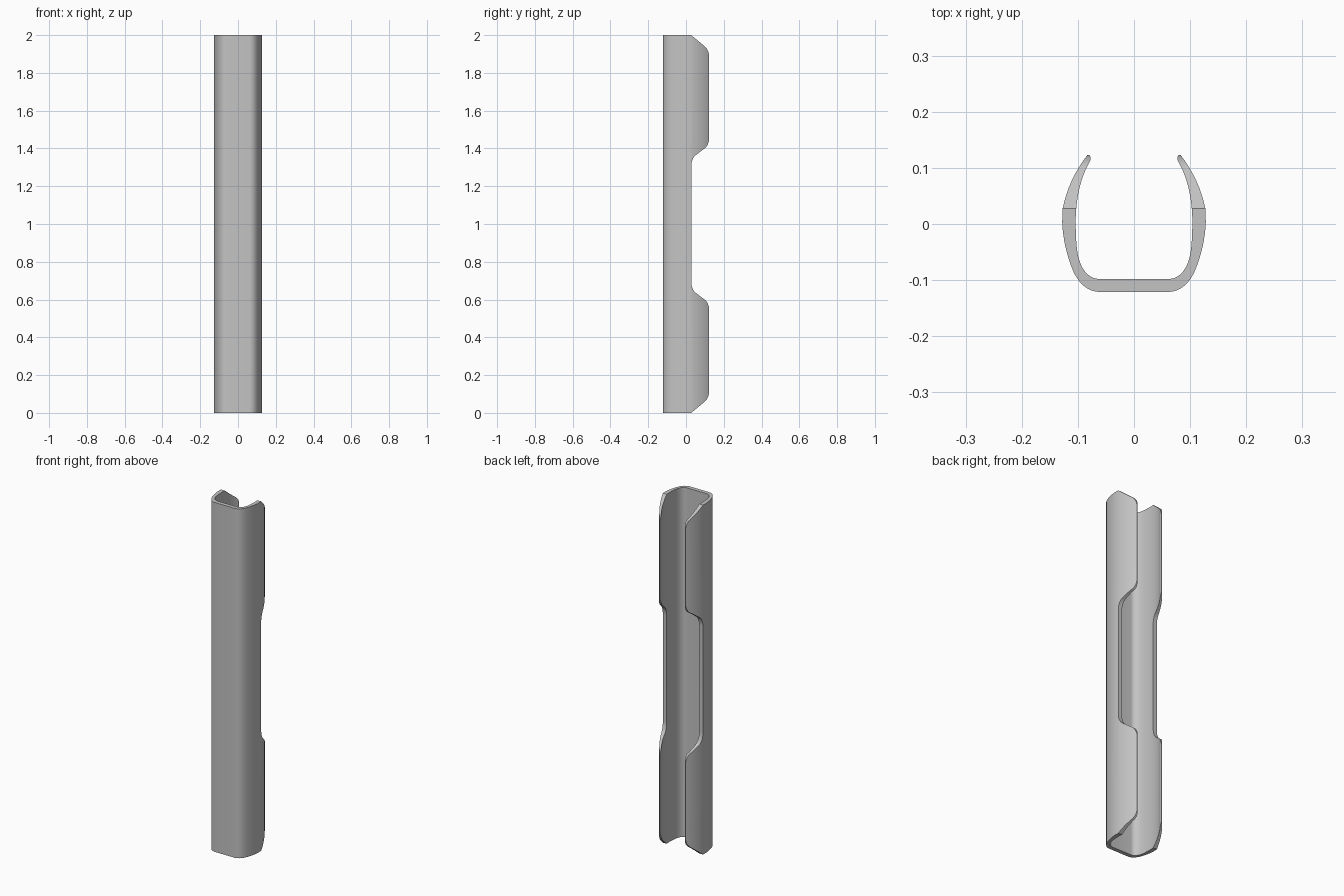
import bpy
import bmesh
import math
from mathutils import Vector
from mathutils.geometry import interpolate_bezier

cube = bpy.data.objects.get("Cube")
if cube:
    bpy.data.objects.remove(cube, do_unlink=True)

grey = bpy.data.materials.new("plain grey")
grey.use_nodes = True
colour = (0.55, 0.55, 0.55, 1)
grey.diffuse_color = colour
grey.node_tree.nodes["Principled BSDF"].inputs["Base Color"].default_value = colour


def curve(a, b, c, d, steps=8):
    """Points along a bezier from a to d, without the first."""
    pts = interpolate_bezier(*[Vector((*p, 0)) for p in (a, b, c, d)], steps + 1)
    return [(p.x, p.y) for p in pts[1:]]


def fillet(a, corner, b):
    """Rounded corner from a to b."""
    mix = lambda p: tuple(p[i] + (corner[i] - p[i]) * 0.6 for i in (0, 1))
    return [a] + curve(a, mix(a), mix(b), b, 6)


def prism(name, outline, place, offset):
    """Extrude a closed outline along an offset vector."""
    bm = bmesh.new()
    face = bm.faces.new([bm.verts.new(place(p)) for p in outline])
    ext = bmesh.ops.extrude_face_region(bm, geom=[face])
    bmesh.ops.translate(bm, vec=offset,
                        verts=[v for v in ext["geom"] if isinstance(v, bmesh.types.BMVert)])
    bmesh.ops.recalc_face_normals(bm, faces=bm.faces)
    mesh = bpy.data.meshes.new(name)
    bm.to_mesh(mesh)
    bm.free()
    mesh.materials.append(grey)
    obj = bpy.data.objects.new(name, mesh)
    bpy.context.collection.objects.link(obj)
    return obj


# Cross-section of the left half: outside, rounded lip, then inside
half = [(0.062, -0.121)]
half += curve(half[-1], (0.08, -0.121), (0.097, -0.108), (0.107, -0.087))
half += curve(half[-1], (0.120, -0.058), (0.127, -0.025), (0.128, 0.004))
half += [(0.127, 0.028)]
half += curve(half[-1], (0.121, 0.06), (0.105, 0.095), (0.083, 0.123))
half += curve(half[-1], (0.079, 0.127), (0.075, 0.117), (0.079, 0.111), 6)
half += curve(half[-1], (0.094, 0.085), (0.103, 0.05), (0.104, 0.01))
half += curve(half[-1], (0.104, -0.02), (0.103, -0.05), (0.097, -0.066))
half += curve(half[-1], (0.091, -0.085), (0.078, -0.098), (0.062, -0.098))
section = half + [(-x, y) for x, y in reversed(half)]
channel = prism("clip_channel", section, lambda p: (p[0], p[1], 0), (0, 0, 2))

# Side outline: two back tabs with sloped ends and rounded corners
upper = fillet((0.028, 1.305), (0.028, 1.345), (0.05, 1.363))
upper += fillet((0.102, 1.403), (0.123, 1.42), (0.123, 1.46))
upper += fillet((0.123, 1.88), (0.123, 1.92), (0.102, 1.938))
upper += [(0.028, 2), (0.028, 2.1), (-0.2, 2.1)]
side = upper + [(y, 2 - z) for y, z in reversed(upper)]
cutter = prism("side_outline_cutter", side, lambda p: (-0.3, p[0], p[1]), (0.6, 0, 0))
cutter.hide_render = True

# Trim the channel to the side outline
trim = channel.modifiers.new("trim", "BOOLEAN")
trim.operation = "INTERSECT"
trim.solver = "EXACT"
trim.object = cutter
bpy.context.view_layer.objects.active = channel
channel.select_set(True)
cutter.select_set(False)
bpy.ops.object.modifier_apply(modifier=trim.name)
bpy.data.objects.remove(cutter, do_unlink=True)

bpy.ops.object.shade_smooth_by_angle(angle=math.radians(32))
